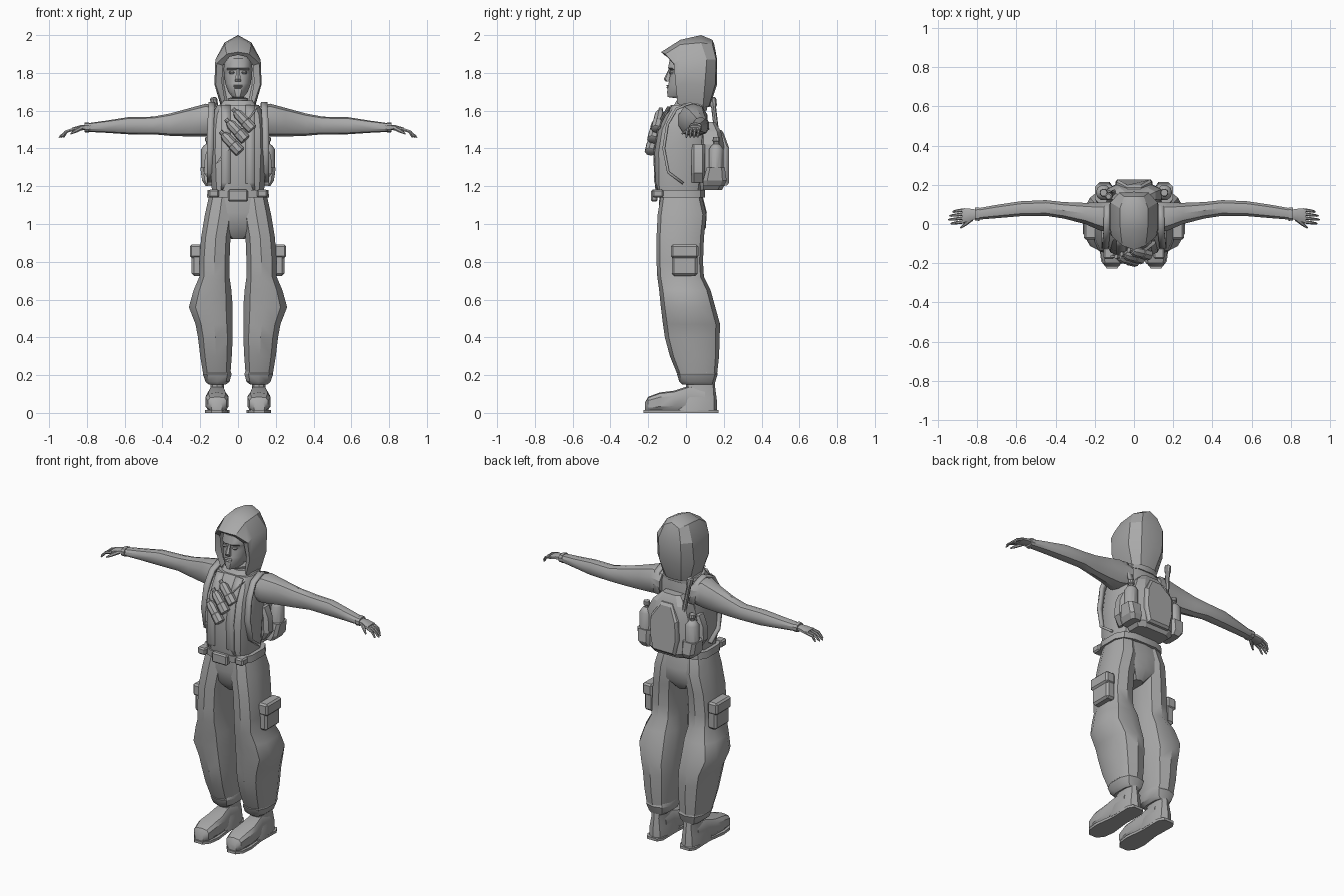
import bpy, bmesh, math
from mathutils import Vector

grey = bpy.data.materials.new("plain grey")
grey.diffuse_color = (0.4, 0.4, 0.4, 1)


def finish(name, bm, mirror=False, angle=35, thick=0):
    bmesh.ops.remove_doubles(bm, verts=bm.verts, dist=1e-5)
    bmesh.ops.recalc_face_normals(bm, faces=bm.faces)
    me = bpy.data.meshes.new(name)
    bm.to_mesh(me)
    bm.free()
    me.materials.append(grey)
    ob = bpy.data.objects.new(name, me)
    bpy.context.collection.objects.link(ob)
    if thick:
        ob.modifiers.new("thickness", 'SOLIDIFY').thickness = thick
    if mirror:
        ob.modifiers.new("mirror", 'MIRROR')
    bpy.ops.object.select_all(action='DESELECT')
    ob.select_set(True)
    bpy.context.view_layer.objects.active = ob
    bpy.ops.object.shade_smooth_by_angle(angle=math.radians(angle))
    return ob


def skin(bm, rings, caps=True):
    """Join equal closed rings of points into a skin."""
    vs = [[bm.verts.new(p) for p in r] for r in rings]
    n = len(vs[0])
    for a, b in zip(vs, vs[1:]):
        for i in range(n):
            bm.faces.new((a[i], a[(i + 1) % n], b[(i + 1) % n], b[i]))
    if caps:
        bm.faces.new(vs[0])
        bm.faces.new(vs[-1])


def loft(name, rings, axis='z', n=10, power=0.7, mirror=False, angle=35):
    """Each ring: position on axis, then low and high of the two other axes."""
    unit = []
    for i in range(n):
        t = 2 * math.pi * (i + 0.5) / n
        unit.append([math.copysign(abs(f) ** power, f) for f in (math.cos(t), math.sin(t))])
    mu, mv = max(u for u, v in unit), max(v for u, v in unit)
    out = []
    for s, a0, a1, b0, b1 in rings:
        ring = []
        for u, v in unit:
            a = (a0 + a1) / 2 + (a1 - a0) / 2 * u / mu
            b = (b0 + b1) / 2 + (b1 - b0) / 2 * v / mv
            ring.append({'z': (a, b, s), 'x': (s, a, b), 'y': (a, s, b)}[axis])
        out.append(ring)
    bm = bmesh.new()
    skin(bm, out)
    return finish(name, bm, mirror, angle)


def box(name, x, y, z, mirror=False, bevel=0.008):
    bm = bmesh.new()
    skin(bm, [[(x[i], y[j], h) for i, j in ((0, 0), (1, 0), (1, 1), (0, 1))] for h in z])
    bmesh.ops.bevel(bm, geom=bm.edges[:], offset=bevel, segments=1, affect='EDGES')
    return finish(name, bm, mirror)


def tube(name, p0, p1, profile, n=8, mirror=False):
    """Turned part from p0 to p1; profile holds (fraction, radius)."""
    p0, p1 = Vector(p0), Vector(p1)
    q = (p1 - p0).to_track_quat('Z', 'Y')
    bm = bmesh.new()
    skin(bm, [[p0.lerp(p1, t) + q @ Vector((r * math.cos(2 * math.pi * i / n),
               r * math.sin(2 * math.pi * i / n), 0)) for i in range(n)] for t, r in profile])
    return finish(name, bm, mirror)


def ribbon(name, path, width, thick, mirror=False):
    """Flat strap along a path, its width running in x."""
    bm = bmesh.new()
    rows = [[bm.verts.new((x + s * width / 2, y, z)) for s in (-1, 1)] for x, y, z in path]
    for a, b in zip(rows, rows[1:]):
        bm.faces.new((a[0], a[1], b[1], b[0]))
    return finish(name, bm, mirror, thick=thick)


# Hood: half arches from the opening to the back seam, mirrored
arches = [
    [(.07, -.03, 1.66), (.085, -.04, 1.75), (.08, -.06, 1.84), (.045, -.10, 1.885), (0, -.115, 1.895)],
    [(.085, -.045, 1.64), (.118, -.055, 1.74), (.112, -.065, 1.85), (.06, -.11, 1.90), (0, -.132, 1.91)],
    [(.09, -.03, 1.63), (.125, -.03, 1.74), (.12, -.03, 1.87), (.07, -.03, 1.95), (0, -.03, 1.975)],
    [(.09, .09, 1.62), (.125, .10, 1.74), (.12, .11, 1.87), (.072, .08, 1.96), (0, .08, 2.0)],
    [(.05, .12, 1.62), (.075, .155, 1.74), (.075, .16, 1.87), (.05, .14, 1.95), (0, .14, 1.975)],
    [(0, .125, 1.62), (0, .165, 1.74), (0, .165, 1.87), (0, .15, 1.95), (0, .14, 1.975)]]
bm = bmesh.new()
for a, b in zip(arches, arches[1:]):
    for i in range(4):
        pts = []
        for p in (a[i], a[i + 1], b[i + 1], b[i]):
            if p not in pts:
                pts.append(p)
        bm.faces.new([bm.verts.new(p) for p in pts])
finish("hood", bm, mirror=True, angle=28)

# Head and face
loft("head", [(1.60, -.055, .055, -.03, .08), (1.665, -.052, .052, -.045, .08),
              (1.672, -.03, .03, -.098, .06), (1.70, -.052, .052, -.10, .08),
              (1.745, -.068, .068, -.092, .09), (1.79, -.074, .074, -.084, .1),
              (1.815, -.076, .076, -.082, .1), (1.825, -.076, .076, -.095, .1),
              (1.875, -.066, .066, -.085, .1), (1.92, -.03, .03, -.03, .08)], n=12, power=.85)
loft("nose", [(1.755, -.017, .017, -.108, -.07), (1.768, -.014, .014, -.118, -.07),
              (1.82, -.008, .008, -.092, -.07)], n=6)
for z, w in ((1.732, .024), (1.722, .020)):
    loft("lip", [(z - .005, -w, w, -.098, -.08), (z, -w * .9, w * .9, -.105, -.08),
                 (z + .005, -w, w, -.098, -.08)], n=8)
loft("eye", [(1.795, .022, .044, -.086, -.06), (1.802, .018, .048, -.091, -.06),
             (1.809, .022, .044, -.086, -.06)], n=8, mirror=True)
loft("collar", [(1.60, -.115, .115, -.085, .11), (1.635, -.095, .095, -.06, .115),
                (1.655, -.08, .08, -.05, .10)], n=12)

# Torso, vest panels and belt
loft("vest", [(1.15, -.135, .135, -.155, .08), (1.2, -.14, .14, -.165, .09),
              (1.38, -.148, .148, -.17, .105), (1.5, -.145, .145, -.15, .11),
              (1.58, -.135, .135, -.11, .105), (1.63, -.11, .11, -.075, .10)],
     n=12, power=.65, angle=30)
ribbon("vest_front_strip", [(.065, -.152, 1.18), (.065, -.168, 1.22), (.065, -.173, 1.38),
                            (.065, -.153, 1.5), (.065, -.113, 1.58), (.065, -.08, 1.63)], .05, .007, True)
loft("belt", [(1.14, -.165, .165, -.163, .10), (1.18, -.16, .16, -.165, .10)], n=12, power=.6)
box("buckle", (-.052, .052), (-.185, -.15), (1.118, 1.182))
box("belt_pouch", (.10, .155), (-.178, -.12), (1.14, 1.182), True)
loft("pelvis", [(1.16, -.15, .15, -.14, .085), (1.06, -.14, .14, -.145, .11),
                (.98, -.10, .10, -.13, .105), (.92, -.035, .035, -.08, .06)], n=10)

# Chest strap with three bottles
for i, (x, z, y) in enumerate(((.025, 1.555, -.145), (-.012, 1.50, -.165), (-.04, 1.435, -.178))):
    d = Vector((.052, -.012, -.055))
    c = Vector((x, y, z))
    tube("chest_bottle", c - d, c + d, [(0, .012), (.12, .012), (.14, .018), (.28, .027),
                                        (.62, .027), (.64, .030), (.98, .030), (1, .024)])
bm = bmesh.new()
skin(bm, [[(x + k * .02, y + t, z + k * .016) for k, t in ((-1, 0), (1, 0), (1, .012), (-1, .012))]
          for x, y, z in ((-.10, -.172, 1.33), (-.04, -.172, 1.42), (.02, -.155, 1.51), (.09, -.10, 1.605))])
finish("chest_strap", bm)

# Shoulder straps
ribbon("shoulder_strap", [(.148, -.02, 1.21), (.148, -.10, 1.27), (.148, -.125, 1.40), (.145, -.105, 1.53),
                          (.14, -.055, 1.615), (.138, .02, 1.645), (.135, .09, 1.62), (.12, .125, 1.5)],
       .034, .014, True)

# Backpack
loft("backpack", [(1.18, -.11, .11, .07, .19), (1.21, -.135, .135, .07, .205),
                  (1.42, -.14, .14, .07, .20), (1.49, -.11, .11, .07, .185),
                  (1.54, -.06, .06, .07, .155)], n=8, power=.5, angle=20)
bm = bmesh.new()
outline = [(-.07, 1.21), (.07, 1.21), (.09, 1.30), (.085, 1.41), (.035, 1.49), (-.035, 1.49), (-.085, 1.41), (-.09, 1.30)]
skin(bm, [[(x * s, y - max(0, z - 1.41) * .35, 1.34 + (z - 1.34) * s) for x, z in outline]
          for y, s in ((.18, 1.08), (.215, 1.05), (.227, .95))])
finish("backpack_panel", bm, angle=20)
loft("side_holster", [(1.20, .11, .17, .09, .20), (1.23, .11, .19, .09, .215),
                      (1.30, .11, .20, .11, .205)], n=8, power=.5, mirror=True, angle=20)
tube("canister", (.155, .16, 1.26), (.155, .16, 1.46),
     [(0, .04), (.68, .04), (.78, .026), (.82, .014), (.88, .014), (.9, .02), (1, .018)], 10, True)
loft("side_wing", [(1.22, .13, .145, .03, .10), (1.27, .13, .18, .03, .10),
                   (1.36, .13, .175, .03, .10), (1.42, .13, .15, .03, .10)], n=6, mirror=True, angle=20)
tube("torch", (-.10, .165, 1.46), (-.13, .14, 1.67),
     [(0, .013), (.75, .013), (.8, .019), (.97, .019), (1, .013)])

# Arms
loft("arm", [(.10, -.045, .115, 1.48, 1.62), (.17, -.035, .11, 1.462, 1.637),
             (.25, .0, .108, 1.463, 1.615), (.36, .028, .112, 1.467, 1.585),
             (.45, .042, .122, 1.475, 1.568), (.58, .040, .116, 1.475, 1.566),
             (.70, .030, .098, 1.483, 1.547), (.80, .022, .08, 1.488, 1.533)],
     'x', n=10, power=.85, mirror=True)
loft("cuff", [(.79, .016, .085, 1.484, 1.538), (.812, .018, .083, 1.486, 1.536)], 'x', n=10, power=.85, mirror=True)
loft("palm", [(.80, .027, .073, 1.497, 1.527), (.835, .018, .078, 1.496, 1.523),
              (.878, .004, .08, 1.490, 1.510)], 'x', n=8, mirror=True)
for y, tip in ((.072, .925), (.052, .942), (.032, .948), (.012, .935)):
    a, b, c = Vector((.865, y, 1.503)), Vector((.908, y - .006, 1.49)), Vector((tip, y - .01, 1.458))
    tube("finger_base", a, b, [(0, .009), (1, .008)], 6, True)
    tube("finger_tip", b - (c - b) * .1, c, [(0, .008), (.8, .006), (1, .003)], 6, True)
tube("thumb", (.828, .026, 1.508), (.885, -.02, 1.478), [(0, .011), (.6, .009), (1, .004)], 6, True)

# Baggy trousers with cuffs
loft("trouser_leg", [(1.14, .015, .155, -.135, .085), (1.05, .02, .175, -.15, .108),
                     (.93, .04, .195, -.156, .095), (.80, .045, .205, -.156, .09),
                     (.72, .045, .205, -.152, .095), (.65, .035, .235, -.142, .13),
                     (.56, .028, .26, -.133, .155), (.47, .03, .225, -.122, .18),
                     (.40, .028, .212, -.112, .178), (.30, .033, .20, -.085, .175),
                     (.21, .04, .185, -.048, .165)], n=10, power=.75, mirror=True)
loft("trouser_cuff", [(.225, .04, .18, -.04, .16), (.205, .034, .186, -.048, .168),
                      (.165, .045, .172, -.035, .155), (.15, .065, .155, -.02, .15)], n=10, mirror=True)
box("thigh_pouch", (.185, .245), (-.075, .06), (.725, .875), True, .012)
box("pouch_flap", (.19, .255), (-.08, .065), (.82, .892), True, .01)

# Boots and soles
loft("boot_shaft", [(.20, .07, .15, 0, .15), (.13, .075, .145, .0, .155),
                    (.07, .062, .158, -.05, .163), (.01, .058, .162, -.08, .165)], n=10, mirror=True)
loft("boot_foot", [(-.218, .085, .14, .008, .055), (-.20, .06, .16, .008, .085),
                   (-.14, .05, .172, .008, .108), (-.06, .052, .17, .008, .118),
                   (.02, .066, .155, .008, .145), (.10, .064, .155, .008, .13)], 'y', n=10, power=.6, mirror=True)
bm = bmesh.new()
sole = [(.085, -.226), (.14, -.226), (.168, -.19), (.176, -.12), (.16, 0), (.164, .14),
        (.145, .172), (.078, .172), (.058, .14), (.06, 0), (.046, -.12), (.056, -.19)]
skin(bm, [[(x, y, z) for x, y in sole] for z in (0, .016)])
finish("sole", bm, mirror=True)
